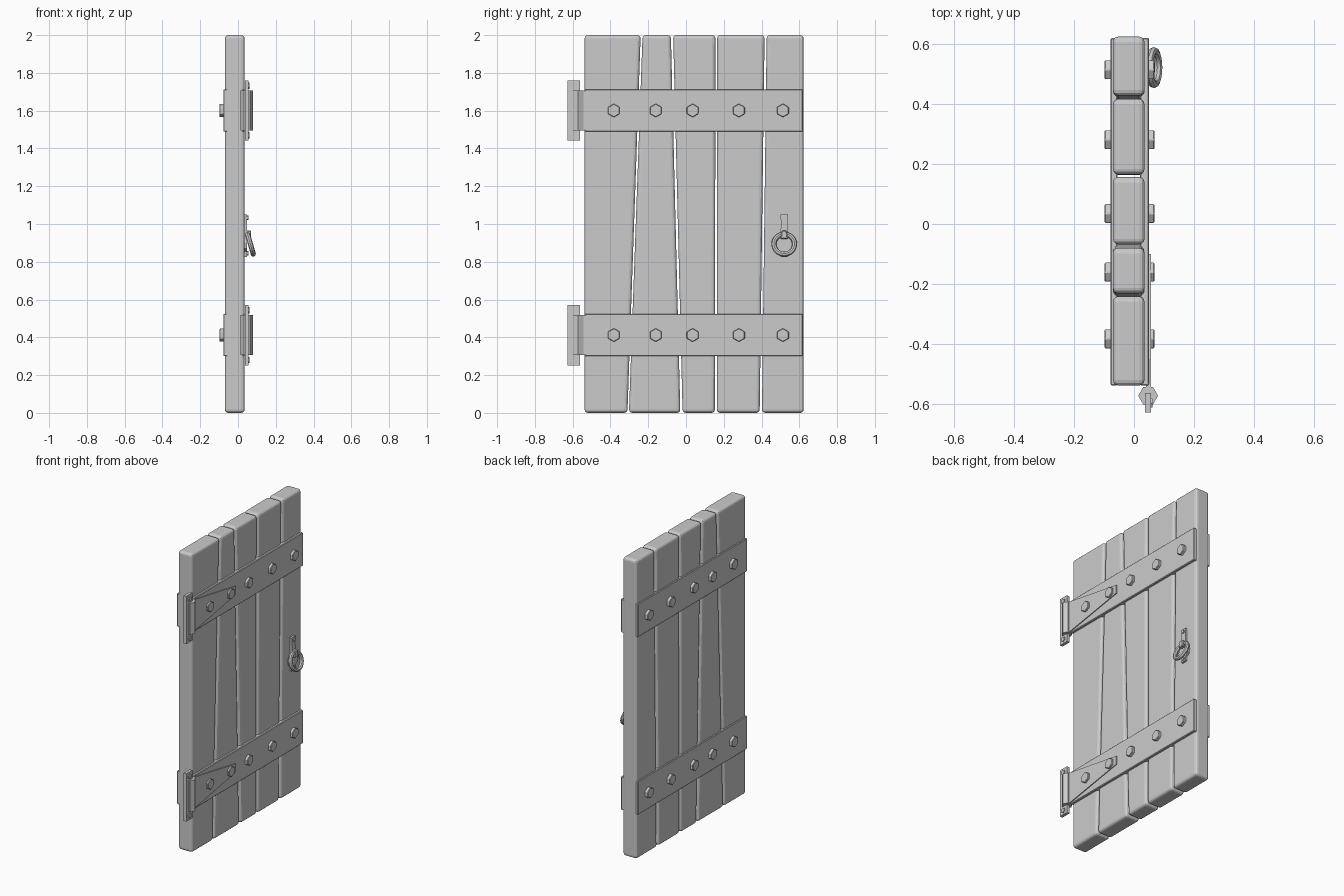
import bpy, bmesh
from math import radians, pi, cos, sin
from mathutils import Matrix

if "Cube" in bpy.data.objects:
    bpy.data.objects.remove(bpy.data.objects["Cube"])


def finish(name, bm, bevel=0, segs=1, smooth=False):
    bmesh.ops.recalc_face_normals(bm, faces=bm.faces)
    me = bpy.data.meshes.new(name)
    bm.to_mesh(me)
    bm.free()
    ob = bpy.data.objects.new(name, me)
    bpy.context.collection.objects.link(ob)
    if bevel:
        m = ob.modifiers.new("bevel", "BEVEL")
        m.width, m.segments = bevel, segs
    if smooth:
        bpy.ops.object.select_all(action="DESELECT")
        ob.select_set(True)
        bpy.context.view_layer.objects.active = ob
        bpy.ops.object.shade_smooth_by_angle(angle=radians(40))
    return ob


def slab(name, outline, x0, x1, bevel=0, segs=1):
    """Extrude a (y, z) outline from x0 to x1."""
    bm = bmesh.new()
    face = bm.faces.new([bm.verts.new((x0, y, z)) for y, z in outline])
    out = bmesh.ops.extrude_face_region(bm, geom=[face])
    for v in out["geom"]:
        if isinstance(v, bmesh.types.BMVert):
            v.co.x = x1
    return finish(name, bm, bevel, segs)


def rect(y0, y1, z0, z1):
    return [(y0, z0), (y1, z0), (y1, z1), (y0, z1)]


def hexagon(y, z, r):
    return [(y + r * sin(i * pi / 3), z + r * cos(i * pi / 3)) for i in range(6)]


# Five uneven planks: bottom left/right, top right/left
planks = [(-.537, -.310, -.240, -.537), (-.302, -.030, -.080, -.230),
          (-.018, .153, .156, -.068), (.163, .390, .416, .165),
          (.402, .623, .623, .427)]
for i, (a, b, c, d) in enumerate(planks):
    slab(f"plank_{i + 1}", [(a, 0), (b, 0), (c, 2), (d, 2)], -.07, .035, .018, 3)

bolt_ys = (-.382, -.16, .035, .28, .513)
for level, z in (("lower", .412), ("upper", 1.601)):
    # Cross boards and bolts on both faces
    for side, x0, x1, b0, b1 in (("outer", .02, .05, .04, .068),
                                 ("inner", -.078, -.055, -.098, -.07)):
        slab(f"{level}_{side}_board", rect(-.537, .619, z - .112, z + .112), x0, x1, .004)
        for i, y in enumerate(bolt_ys):
            slab(f"{level}_{side}_bolt_{i + 1}", hexagon(y, z, .036), b0, b1, .003)
    # Hinge: tapered strap, wall plate, hexagonal knuckle
    slab(f"{level}_hinge_strap", [(-.57, z - .105), (-.54, z - .105), (-.10, z - .028),
         (-.10, z + .028), (-.54, z + .105), (-.57, z + .105)], .04, .056)
    slab(f"{level}_hinge_plate", rect(-.627, -.562, z - .16, z + .16), .036, .056)
    bm = bmesh.new()
    bmesh.ops.create_cone(bm, cap_ends=True, segments=6, radius1=.033, radius2=.033, depth=.21,
                          matrix=Matrix.Translation((.047, -.571, z)) @ Matrix.Rotation(radians(30), 4, "Z"))
    finish(f"{level}_hinge_knuckle", bm)
    for i, dz in enumerate((-.132, .132)):
        slab(f"{level}_hinge_screw_{i + 1}", hexagon(-.595, z + dz, .017), .05, .062)

# Latch back plate with narrow ends and a wide middle
Y = .52
half = [(.02, .825), (.02, .855), (.04, .87), (.045, .90), (.035, .93), (.02, .95), (.017, 1.0), (.02, 1.05)]
slab("handle_plate", [(Y + w, z) for w, z in half] + [(Y - w, z) for w, z in reversed(half)], .03, .048)
for i, z in enumerate((.845, 1.033)):
    slab(f"handle_screw_{i + 1}", hexagon(Y, z, .013), .045, .055)

# Lug that holds the ring
slab("handle_lug", [(Y - .02, .92), (Y + .02, .92), (Y + .014, .965), (Y - .014, .965)], .04, .07, .005)

# Hanging pull ring, tilted away from the door
bm = bmesh.new()
R, r, N, M = .055, .0135, 20, 8
tilt = Matrix.Translation((.066, Y, .893)) @ Matrix.Rotation(radians(-16), 4, "Y")
loops = []
for i in range(N):
    a = 2 * pi * i / N
    loops.append([bm.verts.new(tilt @ Matrix.Rotation(a, 4, "X") @ Matrix.Translation((
        r * sin(2 * pi * j / M), R + r * cos(2 * pi * j / M), 0)).to_translation()) for j in range(M)])
for i in range(N):
    p, q = loops[i], loops[(i + 1) % N]
    for j in range(M):
        k = (j + 1) % M
        bm.faces.new((p[j], p[k], q[k], q[j]))
finish("handle_ring", bm, smooth=True)
